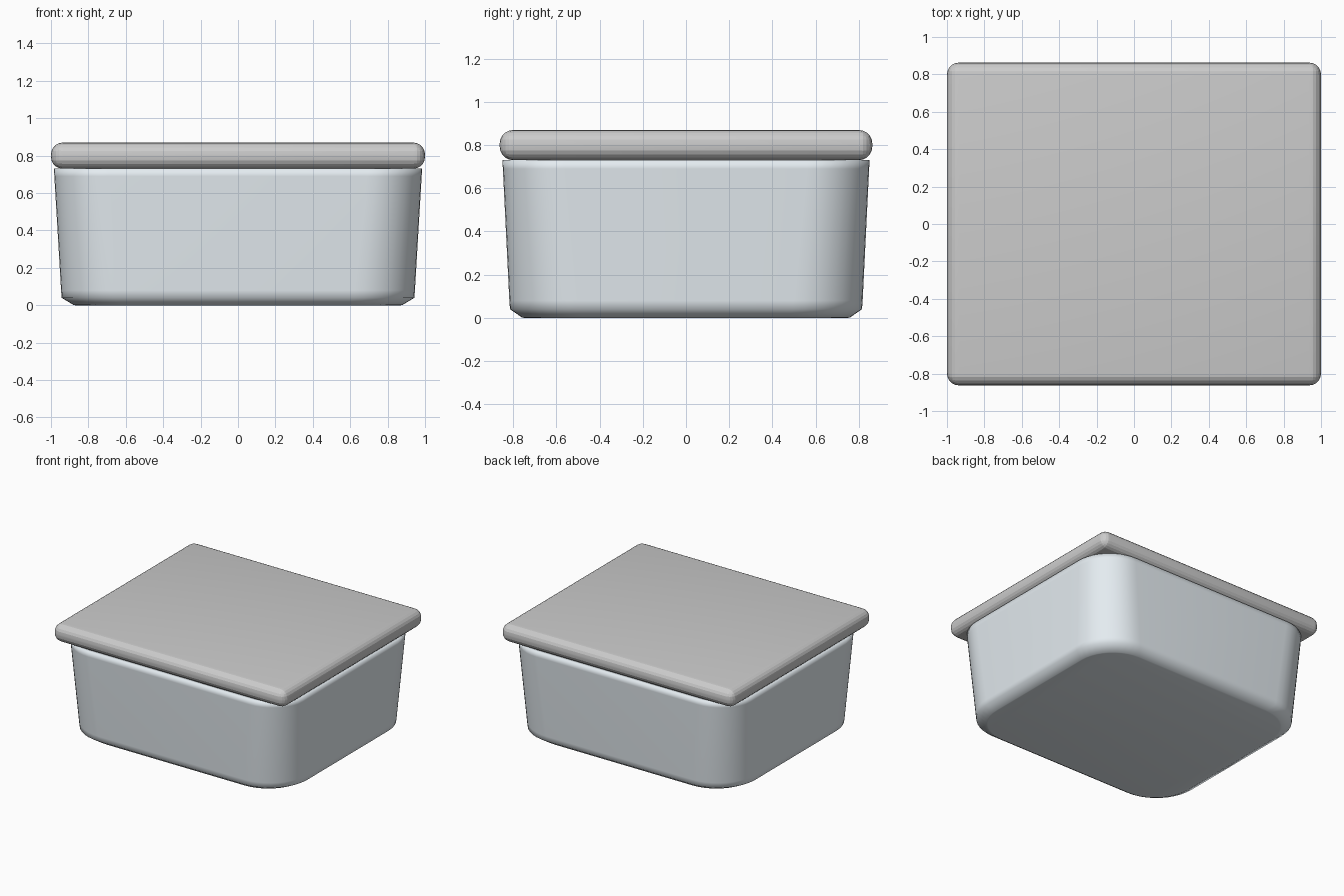
import bpy, bmesh
from math import sin, cos, pi

if "Cube" in bpy.data.objects:
    bpy.data.objects.remove(bpy.data.objects["Cube"])


def rounded_ring(bm, hx, hy, r, z, n=10):
    """Loop of vertices around a rounded rectangle."""
    ring = []
    for i, (sx, sy) in enumerate([(1, 1), (-1, 1), (-1, -1), (1, -1)]):
        for k in range(n + 1):
            a = (i + k / n) * pi / 2
            ring.append(bm.verts.new((sx * (hx - r) + r * cos(a),
                                      sy * (hy - r) + r * sin(a), z)))
    return ring


def add_object(name, bm):
    bmesh.ops.recalc_face_normals(bm, faces=bm.faces)
    mesh = bpy.data.meshes.new(name)
    bm.to_mesh(mesh)
    bm.free()
    obj = bpy.data.objects.new(name, mesh)
    bpy.context.collection.objects.link(obj)
    for p in mesh.polygons:
        p.use_smooth = True
    return obj


# Tapered tub: outer wall, rim, inner wall and floor lofted as one shell
profile = [  # half x, half y, corner radius, height
    (0.87, 0.75, 0.28, 0.0),
    (0.88, 0.76, 0.29, 0.002),
    (0.943, 0.815, 0.32, 0.04),
    (0.946, 0.818, 0.32, 0.08),
    (0.982, 0.848, 0.29, 0.69),
    (0.985, 0.85, 0.29, 0.73),
    (0.945, 0.81, 0.25, 0.73),
    (0.905, 0.775, 0.28, 0.08),
    (0.85, 0.73, 0.26, 0.045),
]
bm = bmesh.new()
rings = [rounded_ring(bm, *p) for p in profile]
for a, b in zip(rings, rings[1:]):
    for i in range(len(a)):
        j = (i + 1) % len(a)
        bm.faces.new((a[i], a[j], b[j], b[i]))
bm.faces.new(rings[0])
bm.faces.new(rings[-1])
tub = add_object("container_tub", bm)
mat = bpy.data.materials.new("pale_plastic")
mat.diffuse_color = (0.78, 0.84, 0.88, 1)
mat.use_nodes = True
mat.node_tree.nodes["Principled BSDF"].inputs["Base Color"].default_value = mat.diffuse_color
tub.data.materials.append(mat)

# Lid: slab with fully rounded edges
bm = bmesh.new()
bmesh.ops.create_cube(bm, size=1)
for v in bm.verts:
    v.co = (v.co.x * 2.0, v.co.y * 1.726, v.co.z * 0.14 + 0.80)
bmesh.ops.bevel(bm, geom=bm.edges[:], offset=0.064, offset_type='OFFSET',
                segments=5, profile=0.5, affect='EDGES')
lid = add_object("container_lid", bm)
bpy.context.view_layer.objects.active = lid
lid.select_set(True)
bpy.ops.object.shade_smooth_by_angle(angle=0.25)
